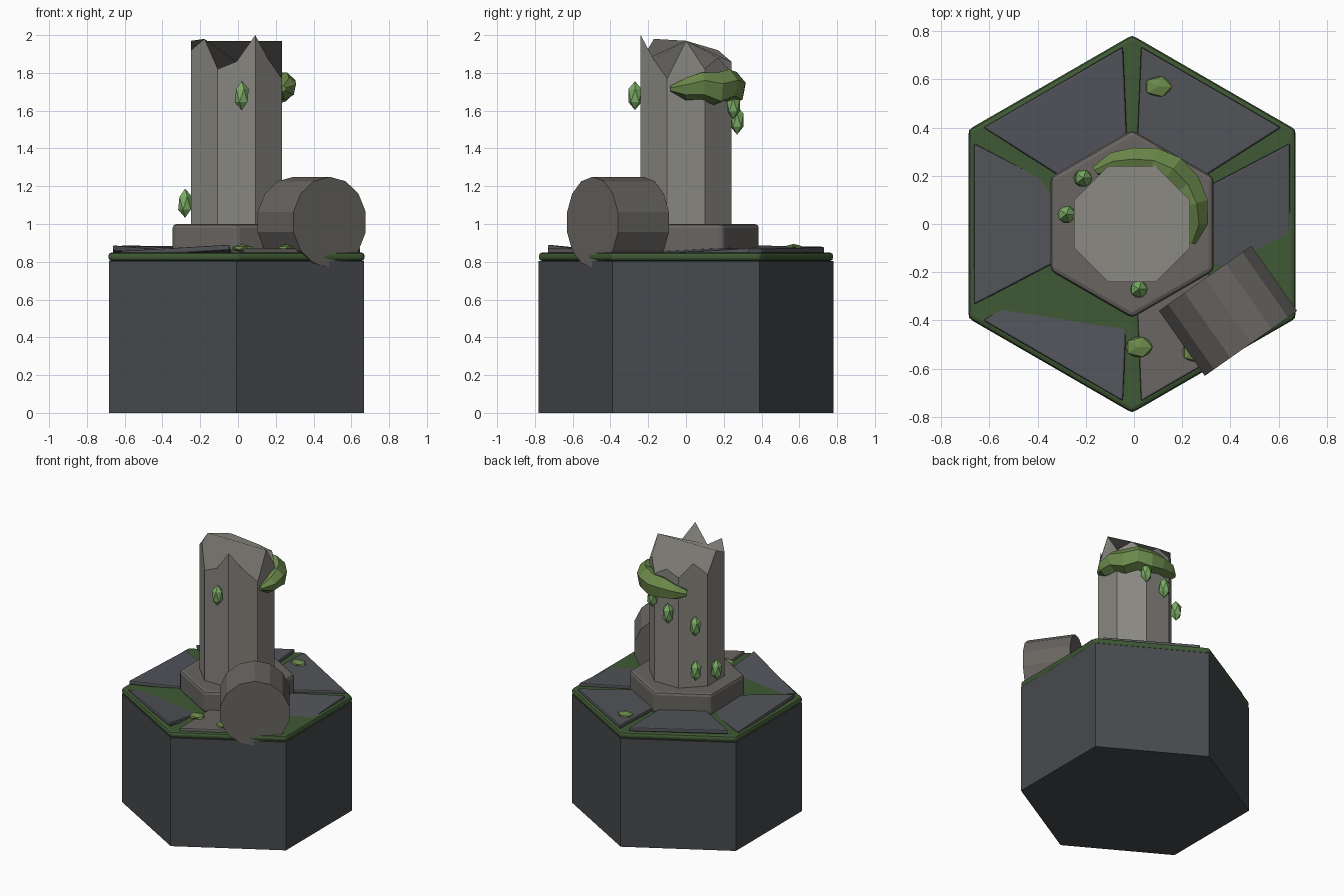
import bpy, bmesh, random
from math import sin, cos, pi, radians
from mathutils import Vector, Matrix

if "Cube" in bpy.data.objects:
    bpy.data.objects.remove(bpy.data.objects["Cube"])

random.seed(4)
CX = -0.008  # axis of the plinth and column


def mat(name, r, g, b):
    m = bpy.data.materials.new(name)
    m.diffuse_color = (r, g, b, 1)
    m.use_nodes = True
    m.node_tree.nodes["Principled BSDF"].inputs["Base Color"].default_value = m.diffuse_color
    return m


DARK = mat("dark_stone", 0.065, 0.068, 0.075)
SLATE = mat("slate", 0.085, 0.088, 0.10)
STONE = mat("stone", 0.14, 0.13, 0.12)
PALE = mat("pale_stone", 0.25, 0.24, 0.215)
MOSS = mat("dark_moss", 0.05, 0.10, 0.035)
LEAF = mat("moss", 0.15, 0.25, 0.07)
BUD = mat("bud", 0.20, 0.42, 0.13)


def build(name, verts, faces, material, bevel=0):
    me = bpy.data.meshes.new(name)
    me.from_pydata([tuple(v) for v in verts], [], faces)
    bm = bmesh.new()
    bm.from_mesh(me)
    bmesh.ops.recalc_face_normals(bm, faces=bm.faces)
    bm.to_mesh(me)
    bm.free()
    me.materials.append(material)
    ob = bpy.data.objects.new(name, me)
    bpy.context.collection.objects.link(ob)
    if bevel:
        mod = ob.modifiers.new("bevel", "BEVEL")
        mod.width, mod.segments = bevel, 2
    return ob


def loft(name, rings, material, bevel=0):
    """Skin a list of equal-length vertex rings and cap both ends."""
    n = len(rings[0])
    faces = [(r * n + i, r * n + (i + 1) % n, (r + 1) * n + (i + 1) % n, (r + 1) * n + i)
             for r in range(len(rings) - 1) for i in range(n)]
    last = (len(rings) - 1) * n
    faces += [tuple(range(n))[::-1], tuple(range(last, last + n))]
    return build(name, [v for r in rings for v in r], faces, material, bevel)


def hexagon(r, z):
    return [(CX + r * cos(pi / 2 + i * pi / 3), r * sin(pi / 2 + i * pi / 3), z) for i in range(6)]


# Hexagonal base, moss layer and column plinth
loft("base", [hexagon(0.78, 0), hexagon(0.78, 0.805)], DARK)
loft("moss_layer", [hexagon(0.783, 0.803), hexagon(0.783, 0.85)], MOSS, 0.018)
loft("plinth", [hexagon(0.39, 0.84), hexagon(0.39, 1.0)], STONE, 0.02)

# Paving slabs, each tilted a little so some corners sink into the moss
slabs = [(0, 0.857, -0.03, 0.06, SLATE), (60, 0.873, 0, 0.01, SLATE),
         (120, 0.878, 0.03, 0.01, SLATE), (180, 0.864, 0.06, 0.04, SLATE),
         (240, 0.853, 0.13, 0.05, SLATE), (300, 0.868, 0.02, 0, STONE)]
for ang, c, a, b, m in slabs:
    rot = Matrix.Rotation(radians(ang), 3, 'Z')
    rings = [[rot @ Vector((u, v, c + a * (u - 0.49) + b * v + dz)) + Vector((CX, 0, 0))
              for u, v in ((0.655, -0.335), (0.655, 0.335), (0.32, 0.16), (0.32, -0.16))]
             for dz in (-0.03, 0)]
    loft("slab_%d" % ang, rings, m, 0.008)

# Broken octagonal column: corners and edge midpoints, jagged top heights
tops = [1.97, 1.82, 1.88, 1.80, 1.86, 1.82, 1.92, 1.83,
        1.97, 1.92, 1.98, 1.82, 1.86, 2.0, 1.87, 1.77]
apo = 0.24
pts = []
for i in range(16):
    r = apo if i % 2 == 0 else apo / cos(pi / 8)
    pts.append((CX + r * cos(i * pi / 8), r * sin(i * pi / 8)))
loft("broken_column", [[(x, y, 0.99) for x, y in pts],
                       [(x, y, z) for (x, y), z in zip(pts, tops)]], PALE)

# Fallen column drum
axis = Vector((0.575, -0.818, 0))
side = Vector((0.818, 0.575, 0))
mid = Vector((0.39, -0.36, 1.01))
loft("fallen_drum", [[mid + axis * s + side * (0.24 * sin(k * pi / 7)) + Vector((0, 0, 0.24 * cos(k * pi / 7)))
                      for k in range(14)] for s in (-0.165, 0.165)], STONE)

# Moss collar draped around the back right of the column top
rings = []
N = 9
for i in range(N):
    t = i / (N - 1)
    ang = radians(-18 + 143 * t)
    w = 0.25 + 0.75 * sin(pi * t) ** 0.6
    rad = 0.262 + random.uniform(-0.008, 0.008)
    zc = 1.725 + random.uniform(-0.012, 0.012)
    ring = []
    for k in range(6):
        p = k * pi / 3 + 0.3
        rr = rad + 0.075 * w * cos(p)
        ring.append((CX + rr * cos(ang), rr * sin(ang),
                     zc + 0.09 * w * sin(p) + random.uniform(-0.008, 0.008)))
    rings.append(ring)
loft("moss_collar", rings, LEAF)


def blob(name, loc, scale, material):
    bm = bmesh.new()
    bmesh.ops.create_icosphere(bm, subdivisions=1, radius=1)
    me = bpy.data.meshes.new(name)
    bm.to_mesh(me)
    bm.free()
    me.materials.append(material)
    ob = bpy.data.objects.new(name, me)
    ob.location, ob.scale = loc, scale
    bpy.context.collection.objects.link(ob)


# Hanging buds on the column
for i, p in enumerate([(0.02, -0.27, 1.68), (-0.28, 0.04, 1.11), (-0.215, 0.19, 1.14),
                       (-0.21, 0.19, 1.47), (-0.04, 0.27, 1.55), (0.1, 0.25, 1.63)]):
    blob("bud_%d" % i, p, (0.041, 0.041, 0.077), BUD)

# Moss tufts on the slabs
for i, p in enumerate([(0.10, 0.57, 0.875), (0.02, -0.51, 0.872), (0.255, -0.53, 0.872)]):
    blob("moss_tuft_%d" % i, p, (0.063, 0.048, 0.02), LEAF)
